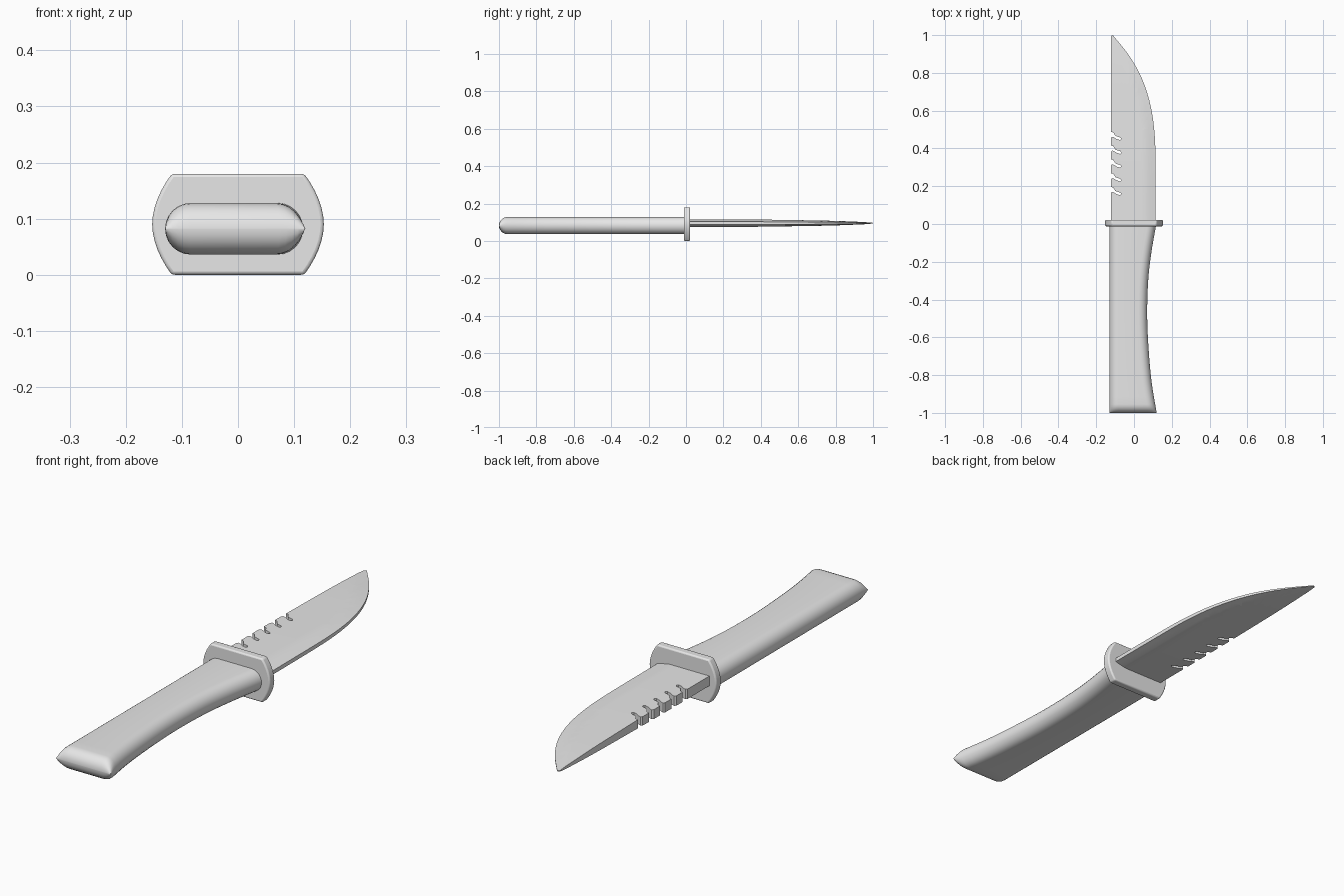
import bpy, bmesh, math

if "Cube" in bpy.data.objects:
    bpy.data.objects.remove(bpy.data.objects["Cube"])

grey = bpy.data.materials.new("light grey")
grey.diffuse_color = (0.8, 0.8, 0.8, 1)
grey.use_nodes = True
grey.node_tree.nodes["Principled BSDF"].inputs["Base Color"].default_value = grey.diffuse_color


def interp(table, t):
    """Smooth (Catmull-Rom style) lookup in a list of (t, value) pairs."""
    n = len(table)
    for i in range(n - 1):
        (a, va), (b, vb) = table[i], table[i + 1]
        if t <= b or i == n - 2:
            p, q = table[max(i - 1, 0)], table[min(i + 2, n - 1)]
            ma = (vb - p[1]) / (b - p[0]) * (b - a)
            mb = (q[1] - va) / (q[0] - a) * (b - a)
            u = min(max((t - a) / (b - a), 0), 1)
            return ((2*u**3 - 3*u**2 + 1) * va + (u**3 - 2*u*u + u) * ma
                    + (3*u*u - 2*u**3) * vb + (u**3 - u*u) * mb)


def finish(bm, name, angle=35):
    bmesh.ops.recalc_face_normals(bm, faces=bm.faces)
    me = bpy.data.meshes.new(name)
    bm.to_mesh(me)
    bm.free()
    me.materials.append(grey)
    ob = bpy.data.objects.new(name, me)
    bpy.context.collection.objects.link(ob)
    bpy.ops.object.select_all(action='DESELECT')
    bpy.context.view_layer.objects.active = ob
    ob.select_set(True)
    bpy.ops.object.shade_smooth_by_angle(angle=math.radians(angle))
    return ob


# Handle: stadium section lofted along y, waisted on +x, rounded butt
waist = [(-1.0, 0.12), (-0.85, 0.095), (-0.7, 0.08), (-0.5, 0.07),
         (-0.3, 0.075), (-0.15, 0.092), (0.0, 0.118)]
R, ZC, LEFT = 0.046, 0.082, -0.13
stations = [(-1 + R * (1 - math.cos(a)), max(math.sin(a), 0.02))
            for a in [math.radians(d) for d in range(0, 91, 15)]]
stations += [(-0.954 + 0.954 * i / 24, 1) for i in range(1, 25)]
bm = bmesh.new()
rings = []
for y, squash in stations:
    right = interp(waist, y)
    ring = []
    for side, cx, start in ((1, right - R, -90), (-1, LEFT + R, 90)):
        for k in range(13):
            a = math.radians(start + k * 15)
            ring.append(bm.verts.new((cx + R * math.cos(a), y,
                                      ZC + R * squash * math.sin(a))))
    rings.append(ring)
for r0, r1 in zip(rings, rings[1:]):
    for i in range(len(r0)):
        j = (i + 1) % len(r0)
        bm.faces.new((r0[i], r0[j], r1[j], r1[i]))
bm.faces.new(rings[0])
bm.faces.new(rings[-1])
finish(bm, "handle", 40)

# Guard: plate with flat top and bottom and bowed ends
bm = bmesh.new()
bow = []
for k in range(13):
    t = -1 + k / 6
    bow.append((0.118 + 0.035 * (1 - abs(t) ** 1.9), 0.09 + 0.09 * t))
outline = bow + [(-x, z) for x, z in reversed(bow)]
face = bm.faces.new([bm.verts.new((x, -0.012, z)) for x, z in outline])
ext = bmesh.ops.extrude_face_region(bm, geom=[face])
bmesh.ops.translate(bm, vec=(0, 0.034, 0),
                    verts=[v for v in ext["geom"] if isinstance(v, bmesh.types.BMVert)])
guard = finish(bm, "guard", 40)
bev = guard.modifiers.new("soft edges", 'BEVEL')
bev.width, bev.segments, bev.limit_method = 0.006, 3, 'ANGLE'
bev.angle_limit = math.radians(50)

# Blade: outline with hooked saw notches, thinned to the cutting edge and tip
belly = [(0.0, 0.115), (0.2, 0.115), (0.4, 0.113), (0.5, 0.107), (0.6, 0.093),
         (0.7, 0.068), (0.8, 0.028), (0.9, -0.032), (1.0, -0.112)]
SPINE = -0.122
edge = [(interp(belly, i / 40), i / 40) for i in range(41)]
back = [(SPINE, 0.995)]
for n in range(5):
    y = 0.452 - 0.073 * n
    back += [(SPINE, y + 0.036), (-0.110, y + 0.033), (-0.098, y + 0.014),
             (-0.072, y + 0.006), (-0.067, y - 0.002), (-0.073, y - 0.008),
             (-0.092, y - 0.002), (-0.106, y + 0.007), (-0.116, y + 0.010),
             (SPINE, y + 0.004)]
back.append((SPINE, 0.0))
bm = bmesh.new()
face = bm.faces.new([bm.verts.new((x, y, -1)) for x, y in edge + back])
ext = bmesh.ops.extrude_face_region(bm, geom=[face])
bmesh.ops.translate(bm, vec=(0, 0, 2),
                    verts=[v for v in ext["geom"] if isinstance(v, bmesh.types.BMVert)])
bmesh.ops.triangulate(bm, faces=[f for f in bm.faces if len(f.verts) > 4])


def slice_at(co, no):
    bmesh.ops.bisect_plane(bm, geom=bm.verts[:] + bm.edges[:] + bm.faces[:],
                           dist=1e-5, plane_co=co, plane_no=no)


for i in range(1, 20):
    slice_at((0, i / 20 + 0.003, 0), (0, 1, 0))
for i in range(1, 12):
    slice_at((SPINE + 0.02 * i, 0, 0), (1, 0, 0))
thick = [(0.0, 0.020), (0.3, 0.020), (0.6, 0.016), (0.8, 0.012), (1.0, 0.004)]
for v in bm.verts:
    x, y, side = v.co
    inset = min(max((interp(belly, y) - x) / 0.05, 0), 1)
    v.co.z = 0.095 + side * interp(thick, y) * (0.4 + 0.6 * inset)
finish(bm, "blade", 30)
